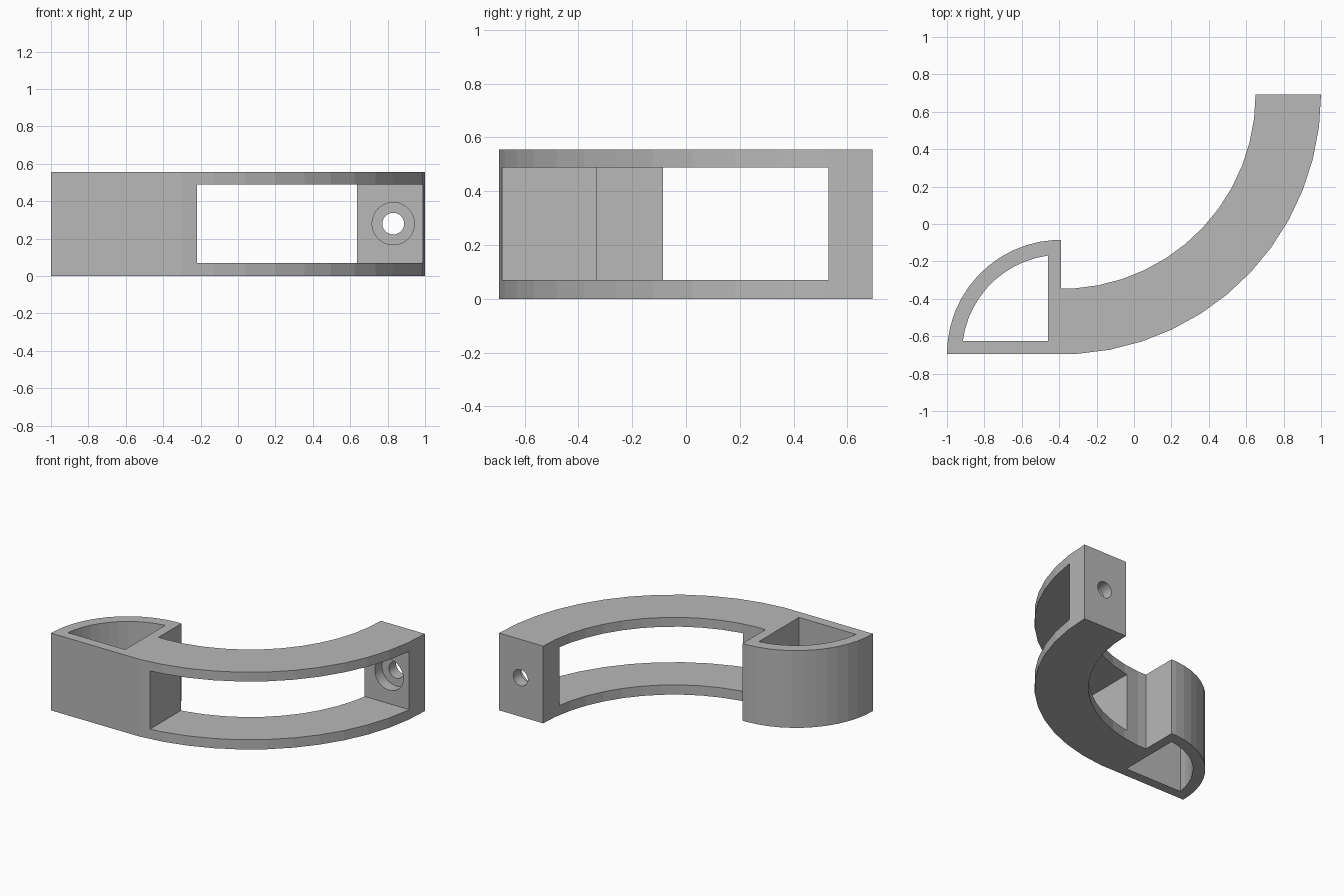
import bpy, bmesh
from math import sin, cos, asin, radians, pi
from mathutils import Matrix

default = bpy.data.objects.get("Cube")
if default:
    bpy.data.objects.remove(default, do_unlink=True)

HEIGHT = 0.555
CX, CY = -0.39, 0.693          # centre of the curved arm
OUTER, INNER = 1.39, 1.04      # arm radii
STEP = radians(7.2)
FRONT = CY - OUTER * cos(STEP / 2)
POCKET_R, POCKET_IN, WALL = 0.61, 0.53, 0.07
BLOCK_Y = 0.53                 # front face of the end block
HOLE_X, HOLE_Z = 0.83, 0.28

grey = bpy.data.materials.new("plain grey")
grey.use_nodes = True
colour = (0.48, 0.48, 0.48, 1)
grey.diffuse_color = colour
grey.node_tree.nodes["Principled BSDF"].inputs["Base Color"].default_value = colour


def make_object(name, bm):
    bmesh.ops.recalc_face_normals(bm, faces=bm.faces[:])
    mesh = bpy.data.meshes.new(name)
    bm.to_mesh(mesh)
    bm.free()
    mesh.materials.append(grey)
    obj = bpy.data.objects.new(name, mesh)
    bpy.context.collection.objects.link(obj)
    return obj


def prism(name, outline, z0, z1):
    bm = bmesh.new()
    face = bm.faces.new([bm.verts.new((x, y, z0)) for x, y in outline])
    top = bmesh.ops.extrude_face_region(bm, geom=[face])["geom"]
    verts = [v for v in top if isinstance(v, bmesh.types.BMVert)]
    bmesh.ops.translate(bm, verts=verts, vec=(0, 0, z1 - z0))
    return make_object(name, bm)


def cylinder_y(name, radius, y0, y1):
    bm = bmesh.new()
    place = Matrix.Translation((HOLE_X, (y0 + y1) / 2, HOLE_Z)) @ Matrix.Rotation(pi / 2, 4, 'X')
    bmesh.ops.create_cone(bm, cap_ends=True, segments=48, radius1=radius,
                          radius2=radius, depth=y1 - y0, matrix=place)
    return make_object(name, bm)


def quarter(cx, cy, radius, side):
    """Quarter arc from the x axis to the y axis, ending on half a facet."""
    pts = [(cx + side * radius * cos(k * STEP), cy - side * radius * sin(k * STEP))
           for k in range(13)]
    return pts + [(cx, cy - side * radius * cos(STEP / 2))]


# Solid body: curved arm joined to the quarter-round pocket
outline = quarter(CX, CY, OUTER, 1)
outline += quarter(CX, FRONT, POCKET_R, -1)
outline += reversed(quarter(CX, CY, INNER, 1))
body = prism("curved_bracket", outline, 0, HEIGHT)

# Pocket opening, running right through from top to bottom
a0 = asin(WALL / POCKET_IN)
angles = [a0 + (pi / 2 - 2 * a0) * i / 11 for i in range(12)]
opening = [(CX - WALL, FRONT + WALL)]
opening += [(CX - POCKET_IN * cos(a), FRONT + POCKET_IN * sin(a)) for a in angles]

# Window through the arm, between the pocket and the end block
window = [(-0.22, -1), (1.3, -1), (1.3, BLOCK_Y), (-0.22, BLOCK_Y)]

cutters = [
    prism("pocket_cutter", opening, -0.1, HEIGHT + 0.1),
    prism("window_cutter", window, 0.07, 0.488),
    cylinder_y("counterbore_cutter", 0.113, BLOCK_Y - 0.05, BLOCK_Y + 0.08),
    cylinder_y("screw_hole_cutter", 0.058, BLOCK_Y - 0.1, CY + 0.1),
]
for cutter in cutters:
    cutter.hide_render = True
    cut = body.modifiers.new(cutter.name, 'BOOLEAN')
    cut.operation = 'DIFFERENCE'
    cut.solver = 'EXACT'
    cut.object = cutter

# Bake the cuts and drop the cutters
bpy.context.view_layer.update()
graph = bpy.context.evaluated_depsgraph_get()
finished = bpy.data.meshes.new_from_object(body.evaluated_get(graph))
body.modifiers.clear()
body.data = finished
for cutter in cutters:
    bpy.data.objects.remove(cutter, do_unlink=True)
